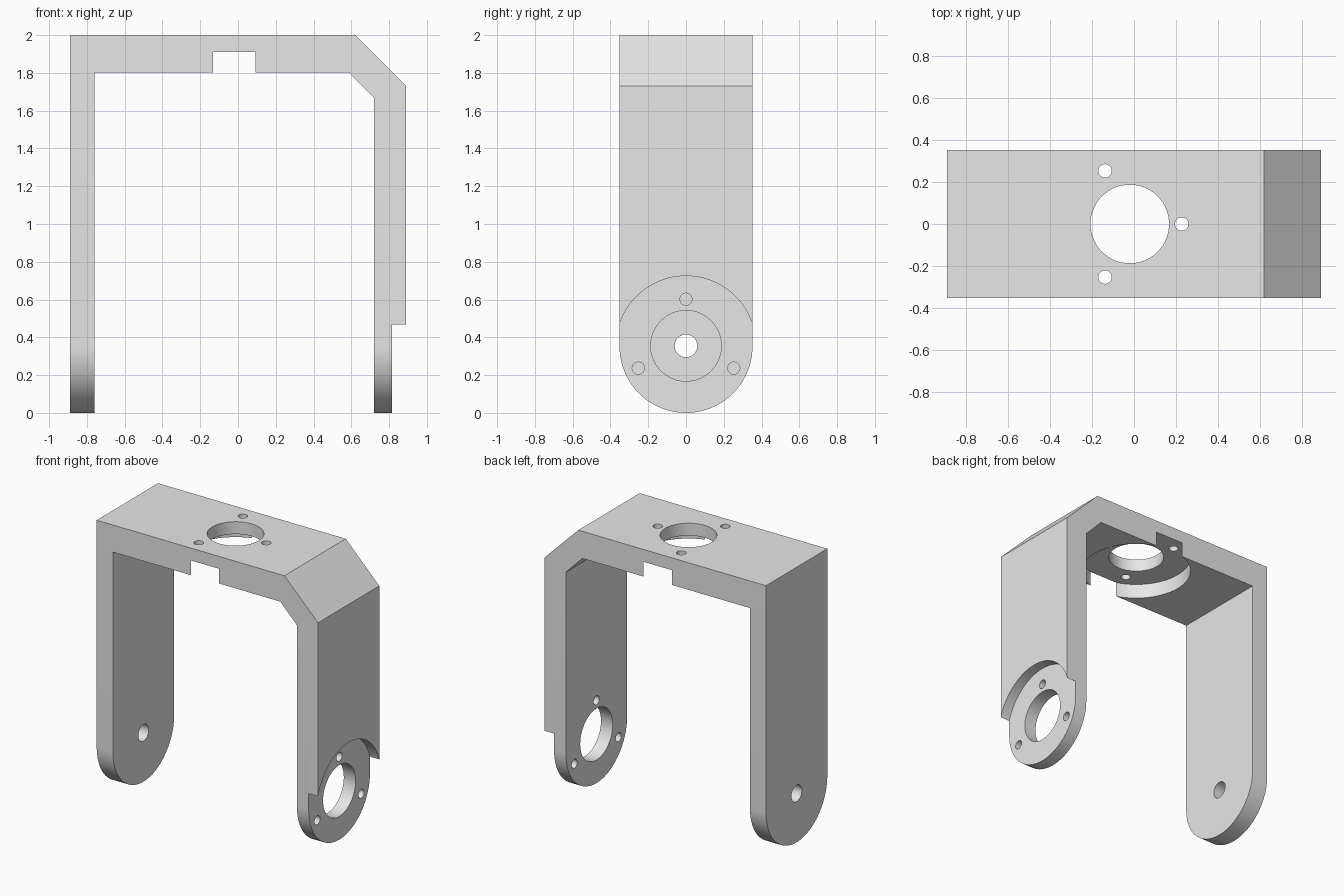
import bpy
import bmesh
from math import sin, cos, pi
from mathutils import Matrix, Vector

cube = bpy.data.objects.get("Cube")
if cube:
    bpy.data.objects.remove(cube, do_unlink=True)

HALF = 0.352          # half depth of the bracket and radius of the leg ends
TOP_X = -0.02         # centre of the top mount

metal = bpy.data.materials.new("light_grey")
metal.use_nodes = True
metal.diffuse_color = (0.8, 0.8, 0.8, 1)
metal.node_tree.nodes["Principled BSDF"].inputs["Base Color"].default_value = (0.8, 0.8, 0.8, 1)


def prism(name, points, extrude):
    """Closed solid: a planar outline swept along a vector."""
    bm = bmesh.new()
    face = bm.faces.new([bm.verts.new(p) for p in points])
    swept = bmesh.ops.extrude_face_region(bm, geom=[face])
    moved = [v for v in swept["geom"] if isinstance(v, bmesh.types.BMVert)]
    bmesh.ops.translate(bm, verts=moved, vec=Vector(extrude))
    bmesh.ops.recalc_face_normals(bm, faces=bm.faces)
    mesh = bpy.data.meshes.new(name)
    bm.to_mesh(mesh)
    bm.free()
    obj = bpy.data.objects.new(name, mesh)
    bpy.context.collection.objects.link(obj)
    mesh.materials.append(metal)
    return obj


def cylinder(center, radius, axis, length, sides=96):
    """Cylinder cutter starting at center and running along x or z."""
    ring = [(radius * cos(2 * pi * i / sides), radius * sin(2 * pi * i / sides))
            for i in range(sides)]
    c = Vector(center)
    if axis == "x":
        return prism("cutter", [c + Vector((0, a, b)) for a, b in ring], (length, 0, 0))
    return prism("cutter", [c + Vector((a, b, 0)) for a, b in ring], (0, 0, length))


def cut(obj, cutter, operation="DIFFERENCE"):
    cutter.hide_render = True
    mod = obj.modifiers.new("cut", "BOOLEAN")
    mod.operation = operation
    mod.solver = "EXACT"
    mod.object = cutter
    bpy.ops.object.select_all(action="DESELECT")
    bpy.context.view_layer.objects.active = obj
    obj.select_set(True)
    bpy.ops.object.modifier_apply(modifier=mod.name)
    bpy.data.objects.remove(cutter, do_unlink=True)


# Bent strip seen from the front, with one chamfered corner
outline = [(-0.89, -0.1), (-0.89, 2), (0.62, 2), (0.89, 1.73), (0.89, -0.1),
           (0.72, -0.1), (0.72, 1.667), (0.587, 1.803), (-0.76, 1.803), (-0.76, -0.1)]
bracket = prism("bracket", [(x, -0.5, z) for x, z in outline], (0, 1, 0))

# Trim to depth and round the leg ends
arc = [(-HALF * cos(pi * i / 64), HALF - HALF * sin(pi * i / 64)) for i in range(65)]
side = [(-HALF, 2.2)] + arc + [(HALF, 2.2)]
cut(bracket, prism("cutter", [(-1, y, z) for y, z in side], (2, 0, 0)), "INTERSECT")

# Round pockets: under the top and on the outside of the left leg
cut(bracket, cylinder((TOP_X, 0, 1.7), 0.37, "z", 0.21))
cut(bracket, cylinder((0.815, 0, 0.355), 0.37, "x", 0.2))

# Main bores and the pivot hole in the right leg
cut(bracket, cylinder((TOP_X, 0, 1.6), 0.187, "z", 0.6, 64))
cut(bracket, cylinder((0.5, 0, 0.355), 0.187, "x", 0.6, 64))
cut(bracket, cylinder((-1.1, 0, 0.355), 0.06, "x", 0.6, 40))

# Three screw holes around each main bore
for along, across in ((0.247, 0), (-0.118, 0.253), (-0.118, -0.253)):
    cut(bracket, cylinder((TOP_X + along, across, 1.6), 0.032, "z", 0.6, 32))
    cut(bracket, cylinder((0.5, across, 0.355 + along), 0.032, "x", 0.6, 32))

bpy.ops.object.select_all(action="DESELECT")
bracket.select_set(True)
bpy.context.view_layer.objects.active = bracket
bpy.ops.object.shade_smooth_by_angle(angle=pi / 6)
